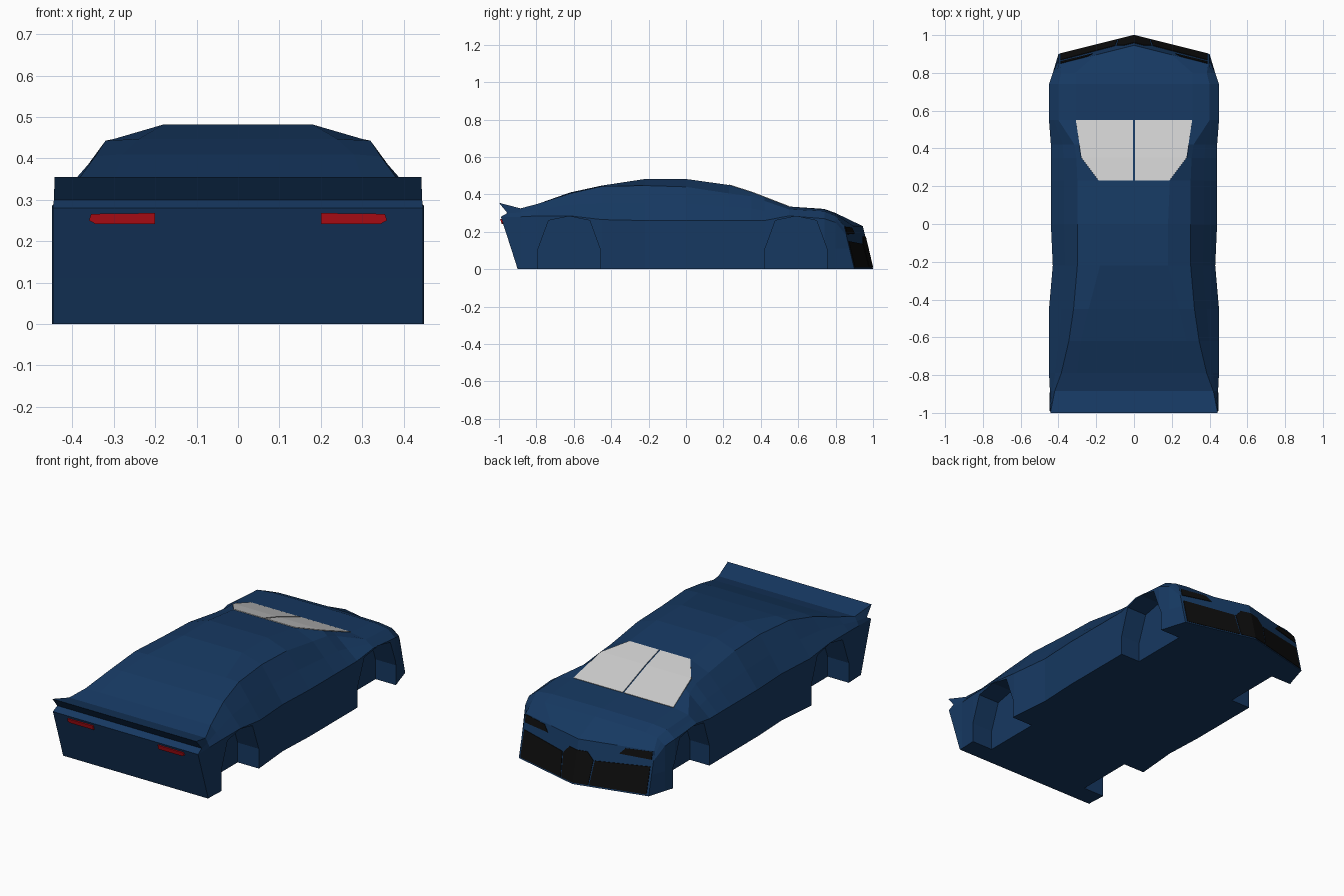
import bpy, bmesh
from mathutils import Vector

if "Cube" in bpy.data.objects:
    bpy.data.objects.remove(bpy.data.objects["Cube"])


def material(name, rgb):
    m = bpy.data.materials.new(name)
    m.diffuse_color = (*rgb, 1)
    m.use_nodes = True
    m.node_tree.nodes["Principled BSDF"].inputs["Base Color"].default_value = m.diffuse_color
    return m


BLUE = material("blue_paint", (0.008, 0.04, 0.12))
BLACK = material("black_trim", (0.004, 0.004, 0.004))
RED = material("red_lamp", (0.55, 0.005, 0.01))


def finish(name, bm, mat=None):
    bmesh.ops.recalc_face_normals(bm, faces=bm.faces)
    me = bpy.data.meshes.new(name)
    bm.to_mesh(me)
    bm.free()
    ob = bpy.data.objects.new(name, me)
    bpy.context.collection.objects.link(ob)
    if mat:
        me.materials.append(mat)
    return ob


def apply(ob, kind, **settings):
    mod = ob.modifiers.new(kind, kind)
    for k, v in settings.items():
        setattr(mod, k, v)
    bpy.context.view_layer.objects.active = ob
    bpy.ops.object.modifier_apply(modifier=mod.name)


def prism(bm, pts, offset):
    """Solid made from a polygon swept along an offset."""
    a = [bm.verts.new(p) for p in pts]
    b = [bm.verts.new(Vector(p) + Vector(offset)) for p in pts]
    bm.faces.new(a)
    bm.faces.new(b[::-1])
    for i in range(len(a)):
        j = (i + 1) % len(a)
        bm.faces.new((a[i], a[j], b[j], b[i]))


def panel(name, polys, offset, mat=None):
    """Thin mirrored trim pieces lying on the body."""
    bm = bmesh.new()
    for p in polys:
        prism(bm, p, offset)
    ob = finish(name, bm, mat)
    apply(ob, 'MIRROR', use_mirror_merge=False)
    return ob


# Body stations: y, roof z, roof edge, cabin edge, shoulder
stations = [
    (-.885, .325, (.30, .325), (.42, .325), (.445, .28)),
    (-.79, .35, (.30, .35), (.385, .35), (.45, .285)),
    (-.62, .41, (.28, .41), (.345, .405), (.45, .285)),
    (-.45, .447, (.24, .447), (.32, .443), (.45, .265)),
    (-.22, .482, (.18, .482), (.30, .447), (.43, .26)),
    (0, .482, (.18, .482), (.30, .44), (.44, .26)),
    (.23, .45, (.19, .45), (.30, .405), (.44, .26)),
    (.35, .412, (.28, .412), (.305, .39), (.44, .26)),
    (.42, .385, (.29, .385), (.315, .365), (.44, .26)),
    (.55, .335, (.31, .335), (.40, .32), (.45, .285)),
    (.74, .322, (.31, .32), (.40, .31), (.45, .27)),
    (.80, .30, (.31, .295), (.385, .285), (.43, .25)),
]


def ring(y, z0, roof, cabin, side):
    mid = ((cabin[0] + side[0]) / 2, (cabin[1] + side[1]) / 2)
    prof = [(0, z0), roof, cabin, mid, side, (side[0], .11), (side[0], 0), (0, 0)]
    return [(x, y, z) for x, z in prof]


def nose(x, z, lift=0):
    return (x, 1 - .25 * x - .237 * z + lift, z)


def tail(x, z):
    return (x, -.935 - (z - .11) * .3235, z)


# Tail ring carries the spoiler lip, nose ring the pointed front
tail_ring = [(0, -1, .355), (.3, -1, .355), (.443, -1, .355), (.445, -.955, .30),
             (.447, -.99, .28), (.447, -.935, .11), (.447, -.9, 0), (0, -.9, 0)]
nose_ring = [nose(x, z) for x, z in ((0, .23), (.2, .23), (.395, .23), (.4, .21),
                                     (.4, .18), (.4, .11), (.4, 0), (0, 0))]
rings = [tail_ring] + [ring(*s) for s in stations] + [nose_ring]

bm = bmesh.new()
grid = [[bm.verts.new(p) for p in r] for r in rings]
for a, b in zip(grid, grid[1:]):
    for i in range(7):
        bm.faces.new((a[i], a[i + 1], b[i + 1], b[i]))
# End faces of the half body, strip by strip down to the floor
for g, f in ((grid[0], lambda v: v.co.y), (grid[-1], lambda v: nose(0, v.co.z)[1])):
    c = [bm.verts.new((0, f(v), v.co.z)) for v in g[3:6]] + [g[7]]
    bm.faces.new((g[0], g[1], g[2], g[3], c[0]))
    for i in range(3):
        strip = [g[3 + i], g[4 + i], c[i + 1], c[i]]
        bm.faces.new(strip)
body = finish("car_body", bm, BLUE)
apply(body, 'MIRROR', use_clip=True)

# Wheel arches cut from the sides
bm = bmesh.new()
arch = [(-.165, -.1), (-.165, .11), (-.11, .26), (0, .283), (.11, .26), (.165, .11), (.165, -.1)]
for yc in (-.625, .588):
    prism(bm, [(.32, yc + y, z) for y, z in arch], (.3, 0, 0))
cutter = finish("wheel_arch_cutter", bm)
cutter.hide_render = True
apply(cutter, 'MIRROR', use_mirror_merge=False)
apply(body, 'BOOLEAN', object=cutter, operation='DIFFERENCE', solver='EXACT')
bpy.data.objects.remove(cutter)

# Split windscreen
g = .004
panel("windscreen", [
    [(g, .23, .45), (.188, .23, .45), (.278, .35, .412), (g, .35, .412)],
    [(g, .35, .412), (.278, .35, .412), (.308, .55, .335), (g, .55, .335)],
], (0, .001, .003))

# Front grille: outer intakes and raised centre
panel("front_grille", [
    [nose(x, z) for x, z in ((.088, .008), (.388, .008), (.388, .15), (.1, .135))],
    [nose(x, z) for x, z in ((0, .008), (.082, .008), (.092, .135), (.055, .175), (0, .175))],
], (0, .003, 0), BLACK)

# Headlights
panel("headlights", [[nose(x, z) for x, z in ((.22, .19), (.39, .185), (.39, .226), (.25, .222))]],
      (0, .003, .001), BLACK)

# Tail lights
panel("tail_lights", [[tail(x, z) for x, z in
                       ((.2, .242), (.345, .242), (.36, .25), (.355, .266), (.2, .268))]],
      (0, -.008, 0), RED)
